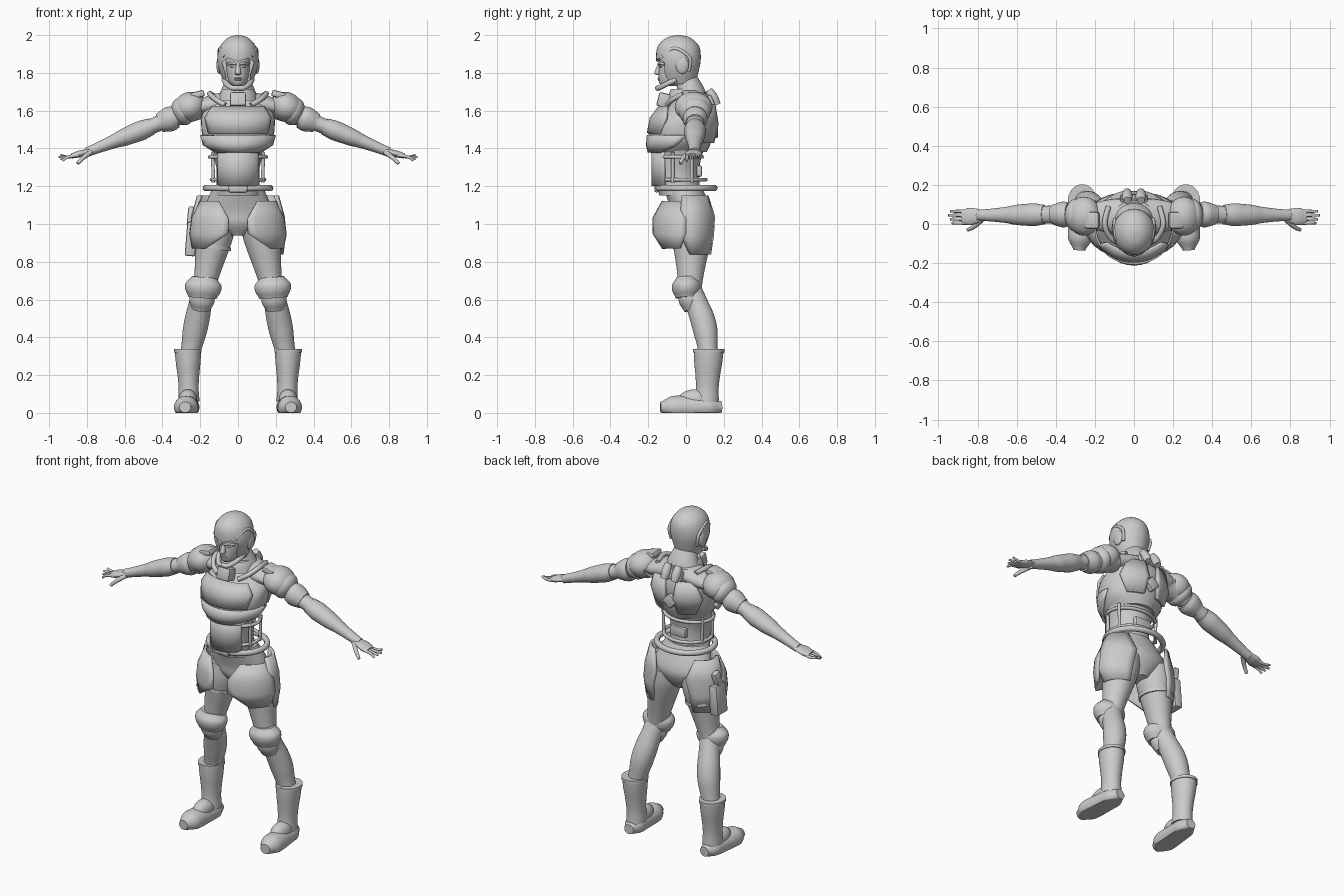
import bpy, bmesh, math
from mathutils import Matrix, Vector, Euler

cube = bpy.data.objects.get("Cube")
if cube:
    bpy.data.objects.remove(cube, do_unlink=True)

grey = bpy.data.materials.new("plain grey")
grey.use_nodes = True
tone = (.6, .6, .6, 1)
grey.diffuse_color = tone
grey.node_tree.nodes["Principled BSDF"].inputs["Base Color"].default_value = tone
made = []


def finish(name, data, mirror):
    obj = bpy.data.objects.new(name, data)
    bpy.context.scene.collection.objects.link(obj)
    data.materials.append(grey)
    if mirror:
        obj.modifiers.new("Mirror", 'MIRROR')
    made.append(obj)
    return obj


def finish_bmesh(name, bm, mirror):
    bmesh.ops.recalc_face_normals(bm, faces=bm.faces)
    mesh = bpy.data.meshes.new(name)
    bm.to_mesh(mesh)
    bm.free()
    return finish(name, mesh, mirror)


def smooth_path(points, steps=4):
    """Catmull-Rom curve through the points."""
    points = [Vector(p) for p in points]
    result = []
    for i, (start, end) in enumerate(zip(points, points[1:])):
        before = points[max(i - 1, 0)]
        after = points[min(i + 2, len(points) - 1)]
        for s in range(steps):
            t = s / steps
            blend = t * t * (3 - 2 * t)
            result.append(start.lerp(end, blend) + (end - before) * t * (1 - t) ** 2 / 2
                          - (after - start) * t * t * (1 - t) / 2)
    return result + [points[-1]]


def skin(name, rings, mirror, sides=36):
    """Closed tube over rings of centre, first half axis and second half axis."""
    bm = bmesh.new()
    rows = []
    for centre, first, second in rings:
        row = []
        for k in range(sides):
            turn = math.tau * k / sides
            p = centre + first * math.cos(turn) + second * math.sin(turn)
            p.z = max(p.z, 0)
            row.append(bm.verts.new(p))
        rows.append(row)
    for low, high in zip(rows, rows[1:]):
        for k in range(sides):
            bm.faces.new((low[k - 1], low[k], high[k], high[k - 1]))
    bm.faces.new(rows[0])
    bm.faces.new(rows[-1])
    return finish_bmesh(name, bm, mirror)


def stack(name, rings):
    """Level ellipses on the midline: centre y, z, half width, half depth."""
    return skin(name, [(Vector((0, y, z)), Vector((w, 0, 0)), Vector((0, d, 0)))
                       for y, z, w, d in smooth_path(rings)], False)


def limb(name, start, end, radii, flat=1.0, bow=0.0, mirror=True):
    """Evenly spaced sections between two joints; bow pushes the middle back."""
    start, end = Vector(start), Vector(end)
    along = (end - start).normalized()
    across = Vector((1, 0, 0)) if abs(along.y) > .8 else Vector((0, 1, 0))
    second = along.cross(across).normalized()
    first = second.cross(along)
    sizes = [p.x for p in smooth_path([(r, 0, 0) for r in radii])]
    rings = []
    for i, r in enumerate(sizes):
        t = i / (len(sizes) - 1)
        centre = start.lerp(end, t) + Vector((0, bow * math.sin(math.pi * t), 0))
        rings.append((centre, first * r, second * r * flat))
    return skin(name, rings, mirror)


def wrap(name, y, rows, thick=.015, columns=8):
    """Mirrored plate bent round the body: z, half width, half depth, two angles."""
    bm = bmesh.new()
    grid = []
    for z, w, d, begin, stop in rows:
        turns = [math.radians(begin + (stop - begin) * k / columns) for k in range(columns + 1)]
        grid.append([bm.verts.new((w * math.cos(t), y + d * math.sin(t), z)) for t in turns])
    for low, high in zip(grid, grid[1:]):
        for k in range(columns):
            bm.faces.new((low[k], low[k + 1], high[k + 1], high[k]))
    obj = finish_bmesh(name, bm, True)
    solid = obj.modifiers.new("Solidify", 'SOLIDIFY')
    solid.thickness, solid.offset = thick, 0


def ball(name, centre, radii, mirror=True, tilt=0.0):
    bm = bmesh.new()
    place = Matrix.LocRotScale(Vector(centre), Euler((0, tilt, 0)), Vector(radii))
    bmesh.ops.create_uvsphere(bm, u_segments=24, v_segments=16, radius=1, matrix=place)
    finish_bmesh(name, bm, mirror)


def block(name, centre, size, mirror=False, tilt=(0, 0, 0)):
    bm = bmesh.new()
    place = Matrix.LocRotScale(Vector(centre), Euler(tilt), Vector(size))
    bmesh.ops.create_cube(bm, size=1, matrix=place)
    bmesh.ops.bevel(bm, geom=bm.edges[:], offset=.01, segments=2, affect='EDGES', profile=.5)
    finish_bmesh(name, bm, mirror)


def tube(name, points, radius, closed=False, tip=1.0):
    curve = bpy.data.curves.new(name, 'CURVE')
    curve.dimensions = '3D'
    curve.bevel_depth, curve.bevel_resolution = radius, 3
    curve.use_fill_caps = True
    line = curve.splines.new('POLY')
    path = points if closed else smooth_path(points)
    line.points.add(len(path) - 1)
    for i, (point, p) in enumerate(zip(line.points, path)):
        point.co = (*p, 1)
        point.radius = 1 + (tip - 1) * i / len(path)
    line.use_cyclic_u, line.use_smooth = closed, True
    finish(name, curve, not closed)


def hoop(name, y, z, width, depth, radius):
    turns = [math.tau * k / 48 for k in range(48)]
    tube(name, [(width * math.cos(t), y + depth * math.sin(t), z) for t in turns], radius, closed=True)


# Torso
stack("pelvis", [(.03, .94, .05, .06), (.03, 1, .14, .1), (.03, 1.07, .18, .11), (-.02, 1.2, .13, .1)])
stack("waist", [(-.03, 1.15, .12, .11), (-.05, 1.3, .115, .12), (0, 1.5, .16, .12),
                (.03, 1.68, .1, .08), (0, 1.78, .06, .06)])
stack("chest_armour", [(-.04, 1.38, .13, .15), (-.03, 1.44, .18, .165), (-.02, 1.53, .195, .17),
                       (.02, 1.6, .18, .13), (.04, 1.69, .1, .08)])
wrap("belly_plate", -.05, [(z, .12, .125, -90, -30) for z in (1.2, 1.3, 1.4)])
wrap("chest_lower_plate", -.03, [(1.38, .15, .165, -90, -40), (1.42, .18, .175, -90, -5),
                                 (1.47, .195, .17, -90, 10)])
wrap("chest_upper_plate", -.02, [(1.48, .2, .18, -90, -40), (1.56, .2, .165, -90, -30),
                                 (1.62, .18, .12, -90, -40)])
limb("shoulder_yoke", (0, .04, 1.66), (.25, .04, 1.61), [.09, .085, .06], .6)

# Back gear
wrap("shoulder_blade_plate", 0, [(1.43, .17, .145, 40, 75), (1.53, .2, .165, 30, 82),
                                 (1.63, .19, .15, 45, 78)], .02)
limb("back_canister", (.035, .12, 1.71), (.035, .165, 1.63), [.02, .026, .026, .02])
block("canister_cradle", (0, .12, 1.65), (.14, .05, .06), tilt=(.4, 0, 0))
block("back_diamond", (0, .15, 1.5), (.07, .04, .07), tilt=(0, math.pi / 4, 0))
block("back_pouch", (0, .07, 1.28), (.11, .03, .06))

# Belt and waist hoops
hoop("belt", 0, 1.19, .17, .15, .017)
hoop("upper_belt", -.02, 1.235, .14, .125, .01)
hoop("rib_hoop", -.03, 1.355, .15, .115, .01)
block("buckle", (0, -.155, 1.19), (.1, .025, .045))
for y in (-.07, .03):
    limb("waist_rod", (.135, y, 1.38), (.13, y, 1.22), [.009, .009])

# Hip armour
wrap("hip_front_plate", 0, [(1.12, .2, .14, -60, -10), (1.03, .24, .175, -78, 0),
                            (.95, .25, .175, -78, 0), (.87, .24, .17, -45, -10)])
wrap("hip_side_plate", .02, [(1.15, .21, .12, -20, 50), (1.04, .24, .14, -20, 65),
                             (.94, .25, .14, -20, 60), (.84, .235, .13, 0, 55)])

# Legs and boots
limb("thigh", (.105, .035, 1.04), (.185, .02, .63), [.1, .105, .095, .08, .067, .06], .95)
limb("shin", (.183, .02, .66), (.26, .12, .28), [.06, .06, .065, .064, .055, .05], bow=.025)
limb("knee_pad", (.18, 0, .72), (.188, .005, .61), [.05, .075, .075, .06], 1.25)
limb("knee_guard", (.188, .01, .63), (.196, .03, .545), [.055, .055, .04], 1.2)
limb("boot_shaft", (.265, .12, .335), (.26, .11, .06), [.079, .074, .065, .06, .064], .88)
limb("boot_cuff", (.265, .12, .32), (.265, .12, .337), [.083, .083], .88)
limb("boot_foot", (.258, .19, .03), (.28, -.135, .03), [.03, .056, .06, .062, .064, .06, .03], .95)
ball("boot_instep", (.265, .05, .07), (.05, .09, .055))

# Holster on the right thigh
block("holster", (-.248, .04, .92), (.055, .1, .18), tilt=(0, .08, 0))
block("holster_grip", (-.25, .05, 1.04), (.035, .05, .1), tilt=(-.3, .1, 0))
for z in (.87, .92):
    limb("thigh_strap", (-.138, .03, z), (-.135, .03, z + .02), [.1, .1], mirror=False)

# Arms, all on one line from shoulder to wrist
shoulder, wrist = Vector((.2, .05, 1.62)), Vector((.8, .045, 1.38))
limb("arm", shoulder, wrist, [.07, .062, .05, .045, .049, .044, .034, .028], .9)
limb("upper_arm_band", shoulder.lerp(wrist, .22), shoulder.lerp(wrist, .36), [.06, .066, .06, .05])
limb("forearm_guard", shoulder.lerp(wrist, .43), shoulder.lerp(wrist, .77), [.05, .058, .055, .05, .04], .9)
ball("pauldron", (.255, .04, 1.62), (.088, .1, .078), tilt=.45)
ball("pauldron_rim", (.295, .045, 1.595), (.055, .085, .075), tilt=.4)
block("shoulder_pad", (.215, .02, 1.685), (.075, .085, .035), True, (0, .25, 0))

# Hands
limb("palm", (.77, .045, 1.39), (.88, .035, 1.36), [.028, .038, .044, .034], .4)
for k in range(4):
    y, reach = .005 + k * .02, .95 - .01 * abs(k - 2)
    tube("finger", [(.84, y, 1.365), (.9, y, 1.355), (reach, y, 1.335 + k * .01)], .01, tip=.6)
tube("thumb", [(.78, .02, 1.38), (.82, -.015, 1.35), (.85, -.03, 1.32)], .014, tip=.6)

# Helmet with a face opening
helmet = stack("helmet", [(-.035, 1.74, .07, .085), (-.04, 1.8, .095, .105), (-.04, 1.87, .11, .118),
                          (-.04, 1.94, .095, .11), (-.04, 1.985, .055, .065), (-.04, 2, .01, .01)])
bm = bmesh.new()
half = [(.055, 1.88), (.085, 1.855), (.065, 1.79), (.06, 1.7)]
outline = [(0, 1.86)] + half + [(-x, z) for x, z in reversed(half)]
face = bm.faces.new([bm.verts.new((x, -.3, z)) for x, z in outline])
pushed = bmesh.ops.extrude_face_region(bm, geom=[face])["geom"]
bmesh.ops.translate(bm, vec=(0, .215, 0), verts=[v for v in pushed if isinstance(v, bmesh.types.BMVert)])
cutter = finish_bmesh("opening_cutter", bm, False)
cut = helmet.modifiers.new("Opening", 'BOOLEAN')
cut.operation, cut.object, cut.solver = 'DIFFERENCE', cutter, 'EXACT'
bpy.context.view_layer.objects.active = helmet
bpy.ops.object.modifier_apply(modifier=cut.name)
made.remove(cutter)
bpy.data.objects.remove(cutter, do_unlink=True)
tube("helmet_side_ridge", [(.07, -.125, 1.885), (.095, -.06, 1.93), (.1, .02, 1.88), (.09, .015, 1.81)], .009)
ball("ear_cover", (.1, -.02, 1.84), (.014, .035, .045))

# Face
stack("face", [(-.085, 1.73, .025, .045), (-.075, 1.75, .046, .068), (-.065, 1.8, .061, .08),
               (-.06, 1.89, .068, .08)])
stack("nose", [(-.14, 1.845, .008, .01), (-.15, 1.8, .017, .018), (-.145, 1.79, .01, .01)])
tube("brow", [(.01, -.145, 1.846), (.03, -.138, 1.852), (.055, -.113, 1.845)], .007)
ball("eye", (.028, -.133, 1.833), (.013, .008, .006))
for z in (1.764, 1.772):
    ball("lip", (0, -.14, z), (.02, .01, .005), False)

# Collar and chin guard
tube("chin_guard", [(.075, -.05, 1.765), (.06, -.105, 1.74), (.03, -.145, 1.72), (0, -.15, 1.72)], .014)
stack("collar", [(0, 1.655, .105, .1), (0, 1.69, .095, .09), (0, 1.715, .08, .08)])
block("throat_guard", (0, -.115, 1.655), (.085, .07, .075), tilt=(-.25, 0, 0))
tube("collar_strap", [(.07, -.1, 1.63), (.12, -.07, 1.66), (.15, 0, 1.69), (.13, .09, 1.68)], .014)

# Smooth shading with sharp edges kept
bpy.ops.object.select_all(action='DESELECT')
for obj in made:
    if obj.type == 'MESH':
        obj.select_set(True)
        bpy.context.view_layer.objects.active = obj
bpy.ops.object.shade_smooth_by_angle(angle=math.radians(40))
